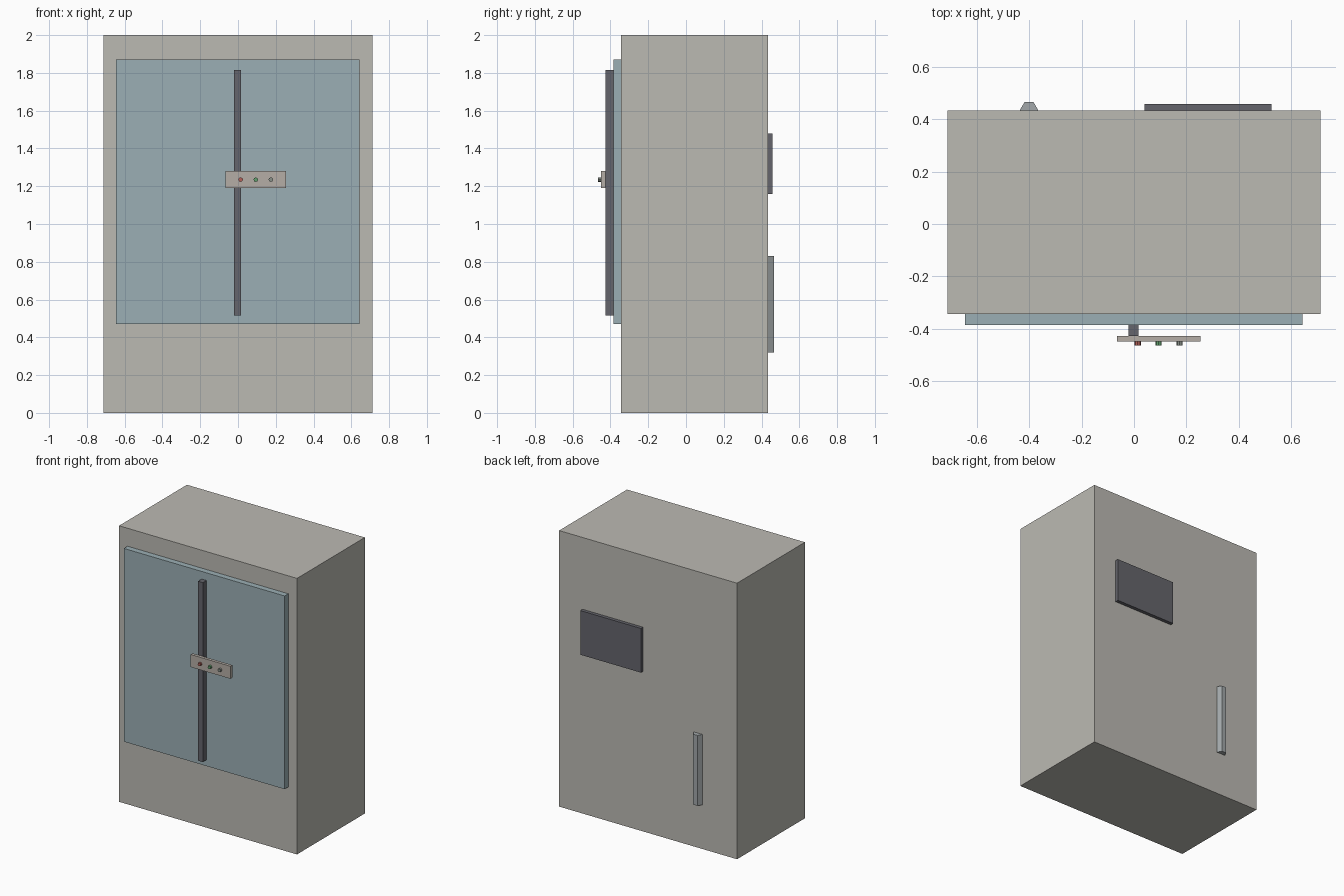
import bpy
import math

if "Cube" in bpy.data.objects:
    bpy.data.objects.remove(bpy.data.objects["Cube"])


def material(name, color):
    m = bpy.data.materials.new(name)
    m.diffuse_color = (*color, 1)
    m.use_nodes = True
    m.node_tree.nodes["Principled BSDF"].inputs["Base Color"].default_value = m.diffuse_color
    return m


def finish(name, mat):
    ob = bpy.context.object
    ob.name = name
    if mat:
        ob.data.materials.append(mat)
    return ob


def box(name, x, y, z, mat=None):
    """Box from (min, max) pairs on each axis."""
    bpy.ops.mesh.primitive_cube_add(size=1, location=[sum(r) / 2 for r in (x, y, z)])
    ob = finish(name, mat)
    ob.scale = [r[1] - r[0] for r in (x, y, z)]
    bpy.ops.object.transform_apply(location=False, rotation=False, scale=True)
    return ob


def prism(name, sides, radius, depth, loc, rot, mat=None):
    bpy.ops.mesh.primitive_cylinder_add(vertices=sides, radius=radius, depth=depth,
                                        location=loc, rotation=rot)
    return finish(name, mat)


steel = material("warm_grey", (0.50, 0.49, 0.45))
glass = material("blue_glass", (0.33, 0.43, 0.46))
dark = material("dark_grey", (0.13, 0.13, 0.15))
plate = material("panel_beige", (0.46, 0.42, 0.38))
metal = material("pipe_grey", (0.36, 0.39, 0.40))

# Cabinet body
box("cabinet_body", (-0.713, 0.713), (-0.343, 0.434), (0, 2), steel)

# Front glass door and its vertical bar
box("front_door", (-0.645, 0.643), (-0.385, -0.343), (0.47, 1.87), glass)
box("door_bar", (-0.021, 0.017), (-0.427, -0.385), (0.515, 1.815), dark)

# Control panel with three buttons
box("control_panel", (-0.065, 0.254), (-0.449, -0.427), (1.19, 1.281), plate)
colors = ((0.45, 0.12, 0.10), (0.12, 0.35, 0.15), (0.25, 0.28, 0.25))
for i, c in enumerate(colors):
    prism(f"button_{i + 1}", 8, 0.012, 0.016, (0.014 + 0.08 * i, -0.457, 1.235),
          (math.pi / 2, 0, 0), material(f"button_color_{i + 1}", c))

# Rear vent plate
box("rear_vent", (0.04, 0.526), (0.434, 0.459), (1.16, 1.48), dark)

# Rear hexagonal pipe, half sunk into the back
prism("rear_pipe", 6, 0.035, 0.51, (-0.401, 0.435, 0.575), (0, 0, math.radians(30)), metal)
